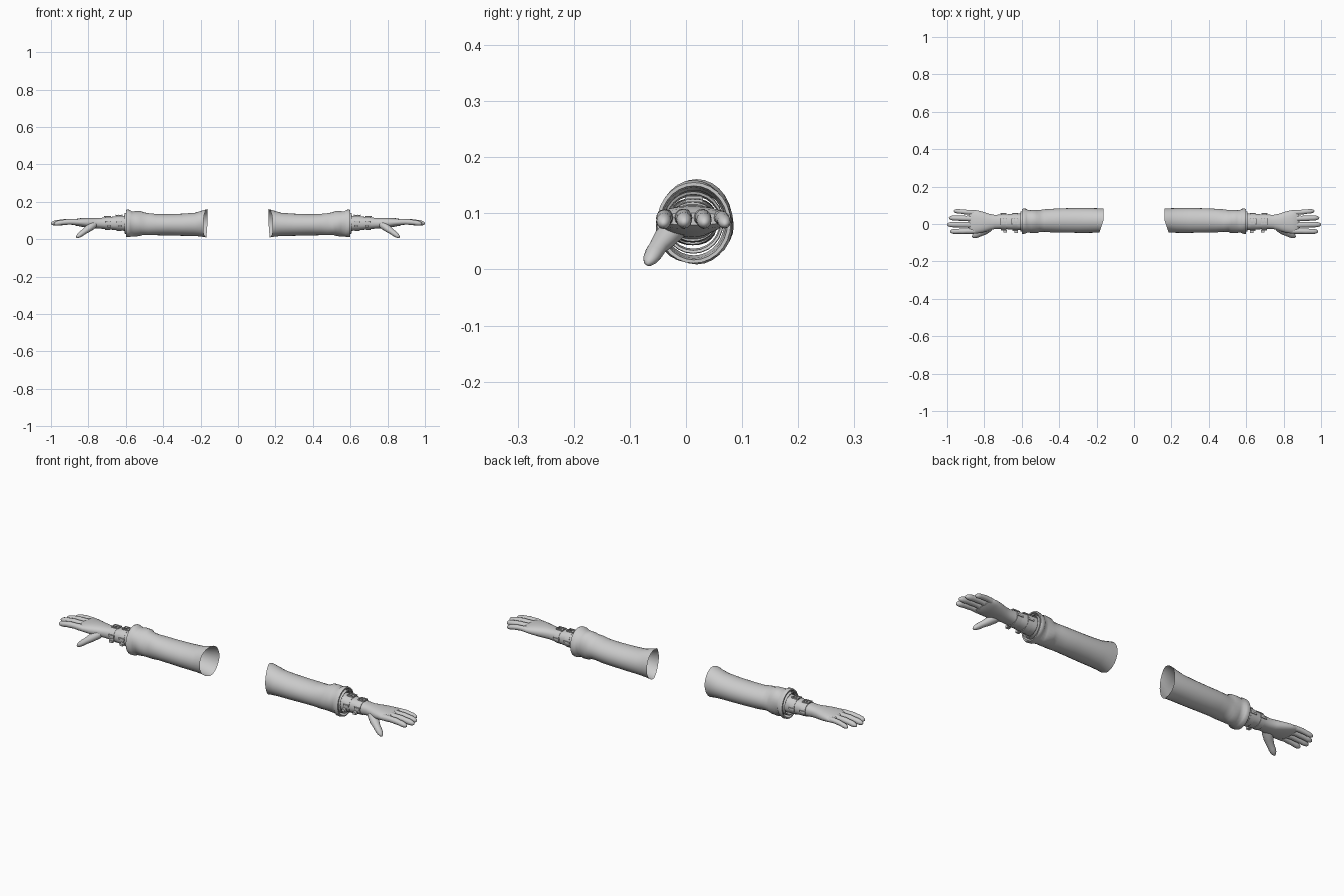
import bpy, bmesh, math
from mathutils import Vector

grey = bpy.data.materials.new("light grey")
grey.diffuse_color = (0.6, 0.6, 0.6, 1)


def finish(name, bm, angle=50):
    """Turn a bmesh into a smooth object mirrored to the other arm."""
    bmesh.ops.recalc_face_normals(bm, faces=bm.faces)
    me = bpy.data.meshes.new(name)
    bm.to_mesh(me)
    bm.free()
    ob = bpy.data.objects.new(name, me)
    bpy.context.collection.objects.link(ob)
    me.materials.append(grey)
    ob.modifiers.new("mirror", 'MIRROR').use_mirror_merge = False
    bpy.ops.object.select_all(action='DESELECT')
    ob.select_set(True)
    bpy.context.view_layer.objects.active = ob
    bpy.ops.object.shade_smooth_by_angle(angle=math.radians(angle))
    return ob


def loft(bm, stations, n=20, power=1.0, caps=True, warp=None, closed=False):
    """Skin rings along a path; station = (x, y, z, half width, half height)."""
    pts = [Vector(s[:3]) for s in stations]
    rings = []
    for i, s in enumerate(stations):
        t = pts[min(i + 1, len(pts) - 1)] - pts[max(i - 1, 0)]
        if not caps:
            t = Vector((1, 0, 0))
        side = Vector((0, 0, 1)).cross(t).normalized()
        up = t.cross(side).normalized()
        ring = []
        for k in range(n):
            a = 2 * math.pi * k / n
            c, d = math.cos(a), math.sin(a)
            c = math.copysign(abs(c) ** power, c)
            d = math.copysign(abs(d) ** power, d)
            p = pts[i] + side * c * s[3] + up * d * s[4]
            if warp:
                p += warp(i, a)
            ring.append(bm.verts.new(p))
        rings.append(ring)
    pairs = list(zip(rings, rings[1:]))
    if closed:
        pairs.append((rings[-1], rings[0]))
    for r, q in pairs:
        for k in range(n):
            bm.faces.new((r[k], r[(k + 1) % n], q[(k + 1) % n], q[k]))
    if caps:
        bm.faces.new(rings[0])
        bm.faces.new(rings[-1])


def box(bm, centre, size):
    r = bmesh.ops.create_cube(bm, size=1)
    for v in r["verts"]:
        v.co = Vector([c + p * s for c, p, s in zip(centre, v.co, size)])


# Sleeve: open cloth tube with a scooped upper end and soft folds at the cuff
def sleeve_warp(i, a):
    x = 0.0
    if i == 0:
        x = 0.022 * max(0, -math.cos(a)) + 0.006 * max(0, -math.sin(a))
    fold = 0.0025 * math.sin(3 * a + i * 1.3) if 5 < i < 13 else 0
    return Vector((x, fold * math.cos(a), fold * math.sin(a)))


bm = bmesh.new()
loft(bm, [(0.163, .019, .085, .064, .076), (0.19, .019, .083, .065, .070),
          (0.23, .019, .079, .066, .062), (0.30, .019, .077, .066, .059),
          (0.38, .019, .077, .065, .057), (0.44, .018, .078, .063, .057),
          (0.48, .016, .080, .060, .059), (0.505, .015, .081, .059, .060),
          (0.52, .015, .083, .062, .066), (0.55, .015, .083, .061, .068),
          (0.568, .014, .083, .060, .067), (0.576, .014, .083, .065, .071),
          (0.59, .014, .083, .068, .074), (0.600, .014, .083, .066, .072),
          (0.600, .014, .083, .060, .066), (0.585, .014, .083, .057, .063),
          (0.53, .014, .083, .054, .058)], n=28, caps=False, warp=sleeve_warp)
finish("sleeve", bm)

# Inner cuff: a narrower shirt edge peeking from the sleeve
bm = bmesh.new()
loft(bm, [(0.54, .013, .083, .052, .054), (0.598, .013, .084, .054, .056),
          (0.606, .013, .084, .053, .055), (0.604, .013, .084, .049, .050),
          (0.55, .013, .084, .047, .047)], n=24, caps=False)
finish("inner_cuff", bm)

# Forearm and palm
bm = bmesh.new()
loft(bm, [(0.54, .012, .085, .044, .042), (0.60, .012, .085, .044, .041),
          (0.66, .012, .085, .041, .036), (0.71, .012, .085, .038, .031),
          (0.745, .011, .085, .038, .028), (0.775, .010, .086, .045, .028),
          (0.81, .010, .088, .056, .026), (0.845, .011, .090, .063, .022),
          (0.868, .012, .090, .063, .018), (0.882, .012, .090, .058, .011)],
     n=24, power=0.85)
finish("forearm_and_palm", bm)

# Fingers: little, ring, middle, index (base y, tip y, tip x, tip z, radius)
bm = bmesh.new()
for y0, y1, tip, zt, r in [(.059, .070, .964, .080, .0125), (.028, .033, .990, .082, .0145),
                           (-.005, -.003, 1.0, .083, .0150), (-.037, -.040, .984, .081, .0145)]:
    stations = []
    for f, w in [(0, 1), (.2, 1.08), (.38, .97), (.52, 1.03), (.68, .92),
                 (.80, .95), (.90, .84), (.97, .56), (1, .2)]:
        x = 0.845 + (tip - 0.845) * f
        z = 0.090 + (zt - 0.090) * f * f + 0.004 * math.sin(math.pi * f)
        stations.append((x, y0 + (y1 - y0) * f, z, r * w, r * w))
    loft(bm, stations, n=12)
finish("fingers", bm)

# Thumb, hanging forward and down
bm = bmesh.new()
loft(bm, [(.762, -.008, .084, .018, .018), (.780, -.021, .072, .024, .021),
          (.803, -.038, .055, .022, .019), (.823, -.050, .040, .017, .015),
          (.838, -.057, .029, .0165, .0145), (.851, -.063, .019, .014, .012),
          (.859, -.067, .0125, .009, .008), (.863, -.069, .009, .003, .003)], n=14)
finish("thumb", bm)

# Wrist straps: two flat bands around the forearm
straps = [(0.637, .0455, .042), (0.697, .043, .0365)]
bm = bmesh.new()
for x, w, h in straps:
    loft(bm, [(x - .013, .012, .085, w - .005, h - .005), (x - .013, .012, .085, w, h),
              (x + .013, .012, .085, w - .001, h - .0015),
              (x + .013, .012, .085, w - .006, h - .006)],
         n=24, caps=False, closed=True)
finish("wrist_straps", bm, 35)

# Buckles: square frames with a prong, on the upper side of each strap
bm = bmesh.new()
for x, w, h in straps:
    top = .085 + h + .001
    for s in (-1, 1):
        box(bm, (x + s * .017, .014, top), (.004, .028, .005))
        box(bm, (x, .014 + s * .014, top - .001), (.038, .004, .005))
    box(bm, (x, .014, top + .001), (.004, .030, .003))
finish("buckles", bm, 30)

# Strap ends and keepers: loose tabs at the front, loops at the back
bm = bmesh.new()
for x, w, h in straps:
    front, back = .012 - w, .012 + w
    box(bm, (x - .008, front - .007, .070), (.018, .016, .012))
    box(bm, (x - .002, front - .001, .092), (.030, .006, .010))
    box(bm, (x, back, .085), (.032, .005, .009))
finish("strap_tabs", bm, 30)
